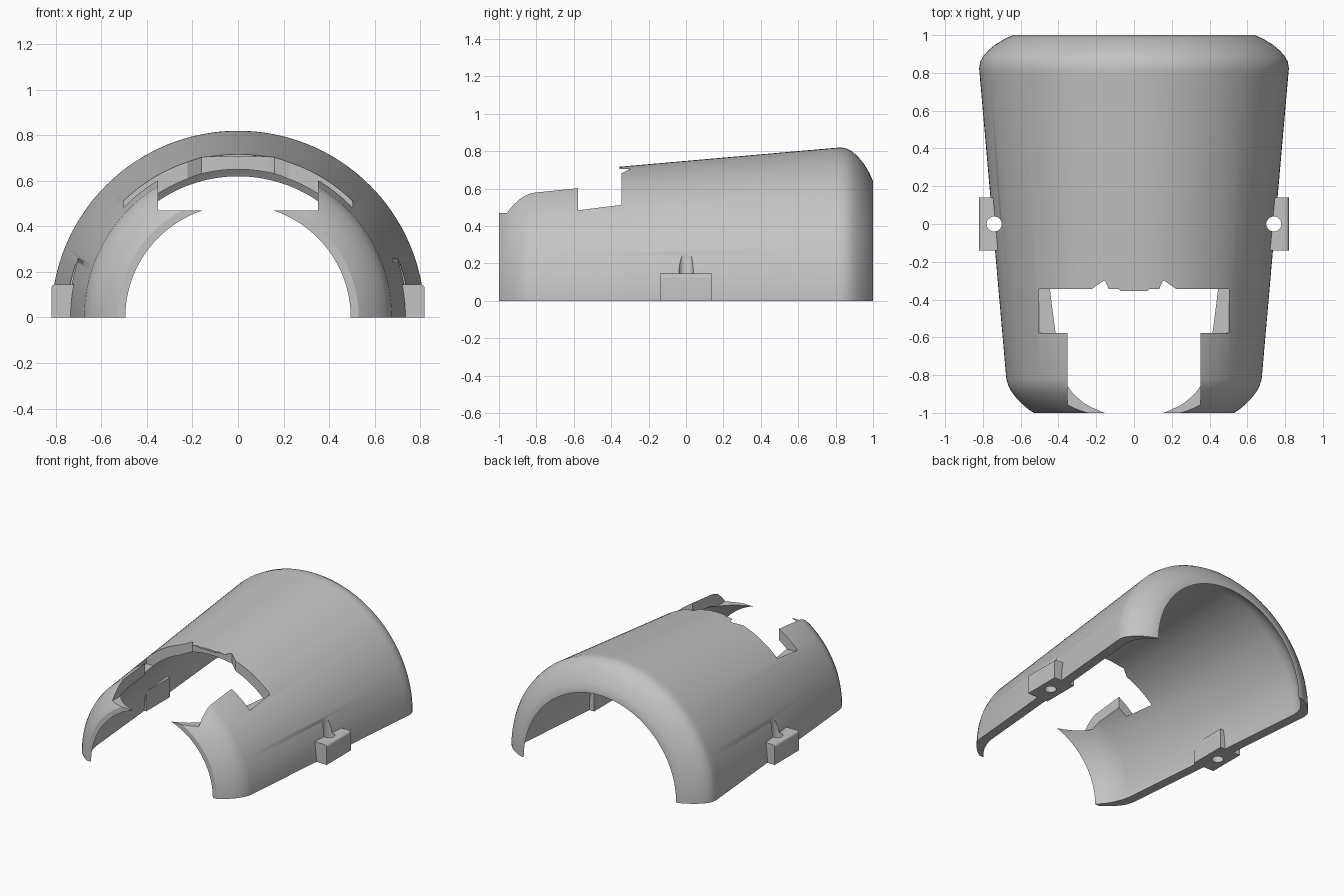
import bpy, bmesh, math

cube = bpy.data.objects.get("Cube")
if cube:
    bpy.data.objects.remove(cube, do_unlink=True)

grey = bpy.data.materials.new("plain grey")
grey.use_nodes = True
colour = (0.55, 0.55, 0.55, 1)
grey.diffuse_color = colour
grey.node_tree.nodes["Principled BSDF"].inputs["Base Color"].default_value = colour


def finish(bm, name):
    bmesh.ops.recalc_face_normals(bm, faces=bm.faces)
    mesh = bpy.data.meshes.new(name)
    bm.to_mesh(mesh)
    bm.free()
    mesh.materials.append(grey)
    obj = bpy.data.objects.new(name, mesh)
    bpy.context.collection.objects.link(obj)
    return obj


def prism(name, outline, z0, z1):
    """Upright prism over an outline in x and y."""
    bm = bmesh.new()
    low = bm.faces.new([bm.verts.new((x, y, z0)) for x, y in outline])
    made = bmesh.ops.extrude_face_region(bm, geom=[low])["geom"]
    bmesh.ops.translate(bm, vec=(0, 0, z1 - z0),
                        verts=[v for v in made if isinstance(v, bmesh.types.BMVert)])
    return finish(bm, name)


def mirrored(half):
    return half + [(-x, y) for x, y in reversed(half)]


def half_lathe(name, profile, steps):
    """Closed profile of (y, radius) swept over the upper half turn."""
    bm = bmesh.new()
    rings = []
    for i in range(steps + 1):
        a = math.pi * i / steps
        c, s = math.cos(a), (0 if i in (0, steps) else math.sin(a))
        rings.append([bm.verts.new((r * c, y, r * s)) for y, r in profile])
    n = len(profile)
    for a, b in zip(rings, rings[1:]):
        for j in range(n):
            k = (j + 1) % n
            bm.faces.new((a[j], a[k], b[k], b[j]))
    bm.faces.new(rings[0])
    bm.faces.new(rings[-1])
    return finish(bm, name)


def combine(target, other, operation):
    mod = target.modifiers.new(operation, "BOOLEAN")
    mod.operation, mod.solver, mod.object = operation, "EXACT", other
    bpy.context.view_layer.objects.active = target
    bpy.ops.object.modifier_apply(modifier=mod.name)
    bpy.data.objects.remove(other, do_unlink=True)


# Tapered half shell with rounded ends
outer = [(-1, .53), (-.98, .56), (-.955, .59), (-.925, .62), (-.89, .647),
         (-.86, .664), (-.82, .676), (.79, .817), (.825, .82), (.86, .814),
         (.89, .797), (.92, .77), (.95, .734), (.98, .685), (1, .64)]
inner = [(1, .62), (.97, .66), (.93, .698), (.89, .727), (.85, .742), (.8, .746),
         (-.78, .61), (-.84, .595), (-.9, .569), (-.95, .538), (-1, .495)]
shell = half_lathe("half_shell", outer + inner, 72)

# Side lugs with rounded top edges, joined through the wall
for side in (1, -1):
    xa, xb = side * .65, side * .82
    lug = prism("side_lug", [(xa, -.14), (xb, -.14), (xb, .14), (xa, .14)], 0, .145)
    bevel = lug.modifiers.new("soft edge", "BEVEL")
    bm = bmesh.new()
    bm.from_mesh(lug.data)
    edge = [e for e in bm.edges
            if all(v.co.z > .1 and abs(v.co.x) > .8 for v in e.verts)]
    bmesh.ops.bevel(bm, geom=edge, offset=.018, segments=4, affect="EDGES", profile=.5)
    bm.to_mesh(lug.data)
    bm.free()
    lug.modifiers.remove(bevel)
    combine(shell, lug, "UNION")

# Screw holes, which also groove the shell above the lugs
for side in (1, -1):
    ring = [(side * .74 + .04 * math.cos(i * math.tau / 32), .04 * math.sin(i * math.tau / 32))
            for i in range(32)]
    combine(shell, prism("hole_cutter", ring, -.2, 1), "DIFFERENCE")

# T-shaped opening at the front with a stepped back edge
opening = mirrored([(.352, -1.1), (.352, -.578), (.502, -.578), (.502, -.345),
                    (.08, -.345), (.07, -.355)])
combine(shell, prism("opening_cutter", opening, .47, 1), "DIFFERENCE")

# Shallow recess under the thin tongue of the back edge
recess = mirrored([(.222, -.4), (.222, -.343), (.16, -.3), (.13, -.305)])
combine(shell, prism("recess_cutter", recess, .55, .705), "DIFFERENCE")

bpy.ops.object.select_all(action="DESELECT")
shell.select_set(True)
bpy.context.view_layer.objects.active = shell
bpy.ops.object.shade_smooth_by_angle(angle=math.radians(30))
